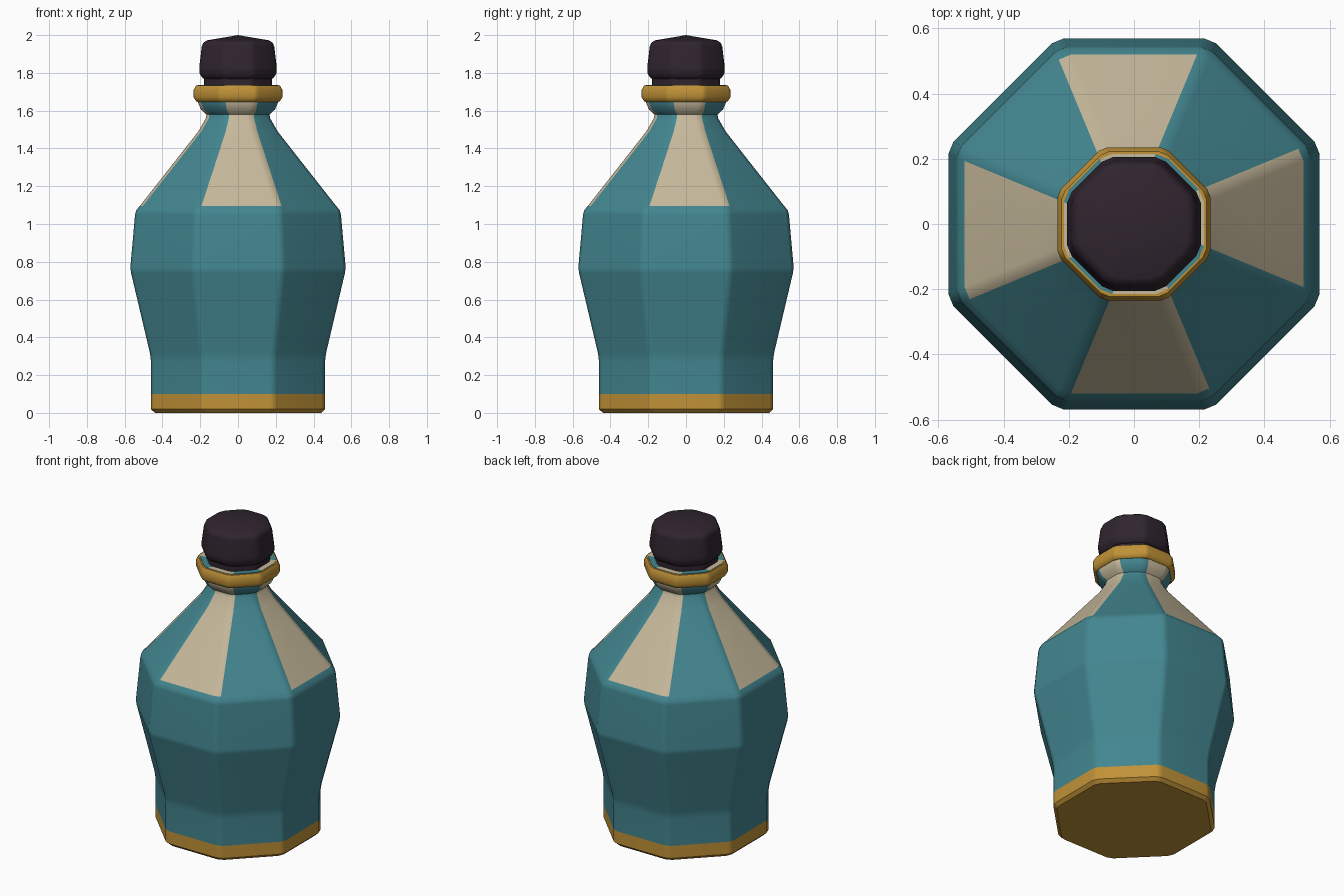
import bpy
import bmesh
import math

cube = bpy.data.objects.get("Cube")
if cube:
    bpy.data.objects.remove(cube, do_unlink=True)


def material(name, rgb):
    mat = bpy.data.materials.new(name)
    mat.use_nodes = True
    mat.diffuse_color = (*rgb, 1)
    mat.node_tree.nodes["Principled BSDF"].inputs["Base Color"].default_value = (*rgb, 1)
    return mat


TEAL = material("teal glaze", (0.056, 0.238, 0.279))
CREAM = material("cream panel", (0.565, 0.485, 0.328))
GOLD = material("gold trim", (0.527, 0.287, 0.038))
DARK = material("dark stopper", (0.029, 0.018, 0.028))


def octagon(bm, apothem, z, chamfer):
    """Ring of an octagon with flats on the axes and clipped corners."""
    half = apothem * math.tan(math.pi / 8) - chamfer
    ring = []
    for k in range(8):
        a = math.radians(45 * k - 90)
        for t in (-half, half):
            ring.append(bm.verts.new((apothem * math.cos(a) - t * math.sin(a),
                                      apothem * math.sin(a) + t * math.cos(a), z)))
    return ring


def loft(name, profile, materials, chamfer=0.022, rule=None, peak=None):
    """Stack octagon rings; rule(level, side) picks the material of a face."""
    bm = bmesh.new()
    rings = [octagon(bm, r, z, chamfer) for r, z in profile]
    bm.faces.new(rings[0][::-1])
    for level, (low, high) in enumerate(zip(rings, rings[1:])):
        for i in range(16):
            j = (i + 1) % 16
            face = bm.faces.new((low[i], low[j], high[j], high[i]))
            if rule:
                face.material_index = rule(level, i // 2)
    top = rings[-1]
    if peak is None:
        bm.faces.new(top)
    else:
        tip = bm.verts.new((0, 0, peak))
        for i in range(16):
            bm.faces.new((top[i], top[(i + 1) % 16], tip))
    mesh = bpy.data.meshes.new(name)
    bm.to_mesh(mesh)
    bm.free()
    for mat in materials:
        mesh.materials.append(mat)
    obj = bpy.data.objects.new(name, mesh)
    bpy.context.collection.objects.link(obj)
    bpy.ops.object.select_all(action="DESELECT")
    obj.select_set(True)
    bpy.context.view_layer.objects.active = obj
    bpy.ops.object.shade_smooth_by_angle(angle=math.radians(35))
    weighted = obj.modifiers.new("weighted normals", "WEIGHTED_NORMAL")
    weighted.keep_sharp = True
    return obj


# Gold foot band
loft("foot_band", [(0.44, 0), (0.46, 0.02), (0.46, 0.1)], [GOLD])

# Bottle: belly, then shoulder and neck with alternating panels
belly = [(0.46, 0.1), (0.46, 0.27), (0.467, 0.32), (0.566, 0.74), (0.57, 0.77),
         (0.545, 1.05), (0.538, 1.075), (0.52, 1.095)]
shoulder = [(0.3, 1.375), (0.21, 1.49), (0.17, 1.56), (0.167, 1.58),
            (0.195, 1.605), (0.215, 1.65), (0.215, 1.737), (0.17, 1.737)]
loft("bottle", belly + shoulder, [TEAL, CREAM],
     rule=lambda level, side: int(level >= len(belly) - 1 and side % 2 == 0))

# Gold ring around the lip
loft("lip_ring", [(0.21, 1.645), (0.222, 1.65), (0.235, 1.67), (0.235, 1.71),
                  (0.222, 1.733), (0.21, 1.734)], [GOLD], chamfer=0.015)

# Stopper: plug and faceted cap with a low peak
loft("stopper_plug", [(0.18, 1.7), (0.18, 1.78)], [DARK], chamfer=0.015)
loft("stopper_cap", [(0.175, 1.765), (0.19, 1.775), (0.205, 1.8), (0.205, 1.83),
                     (0.192, 1.94), (0.183, 1.96), (0.165, 1.972)],
     [DARK], chamfer=0.02, peak=2.0)
